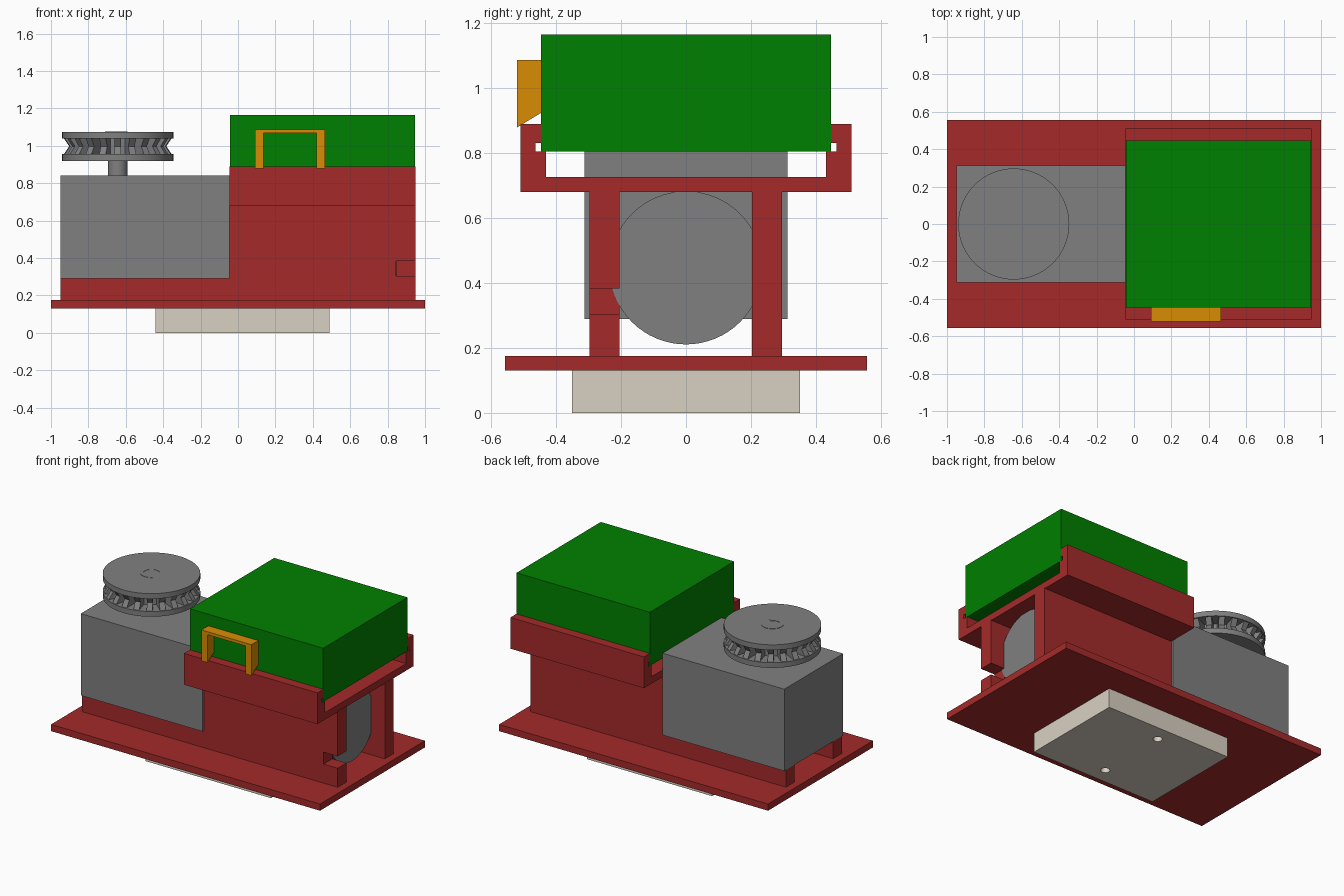
import bpy, bmesh, math
from mathutils import Vector

if "Cube" in bpy.data.objects:
    bpy.data.objects.remove(bpy.data.objects["Cube"])


def srgb(r, g, b):
    f = lambda c: c / 12.92 if c <= 0.04045 else ((c + 0.055) / 1.055) ** 2.4
    return [f(c / 255) for c in (r, g, b)] + [1]


def material(name, *rgb):
    m = bpy.data.materials.new(name)
    m.diffuse_color = srgb(*rgb)
    m.use_nodes = True
    m.node_tree.nodes["Principled BSDF"].inputs["Base Color"].default_value = m.diffuse_color
    return m


RED = material("brick red", 165, 42, 42)
GREEN = material("green", 0, 128, 0)
GREY = material("grey", 128, 128, 128)
ORANGE = material("amber", 216, 140, 4)
BEIGE = material("beige", 217, 208, 194)


def finish(bm, name, mat):
    bmesh.ops.recalc_face_normals(bm, faces=bm.faces)
    me = bpy.data.meshes.new(name)
    bm.to_mesh(me)
    bm.free()
    ob = bpy.data.objects.new(name, me)
    bpy.context.collection.objects.link(ob)
    me.materials.append(mat)
    return ob


def prism(name, mat, axis, profile, lo, hi):
    """Extrude a closed profile along x (yz profile), y (xz) or z (xy)."""
    place = {"x": lambda a, b, t: (t, a, b),
             "y": lambda a, b, t: (a, t, b),
             "z": lambda a, b, t: (a, b, t)}[axis]
    bm = bmesh.new()
    face = bm.faces.new([bm.verts.new(place(a, b, lo)) for a, b in profile])
    ext = bmesh.ops.extrude_face_region(bm, geom=[face])
    move = Vector(place(0, 0, hi - lo))
    bmesh.ops.translate(bm, vec=move,
                        verts=[v for v in ext["geom"] if isinstance(v, bmesh.types.BMVert)])
    return finish(bm, name, mat)


def box(name, mat, x0, x1, y0, y1, z0, z1):
    return prism(name, mat, "z", [(x0, y0), (x1, y0), (x1, y1), (x0, y1)], z0, z1)


def smooth(ob):
    bpy.ops.object.select_all(action='DESELECT')
    ob.select_set(True)
    bpy.context.view_layer.objects.active = ob
    bpy.ops.object.shade_smooth_by_angle(angle=math.radians(30))


def cylinder(name, mat, axis, a, b, r, lo, hi, n=64):
    ring = [(a + r * math.cos(2 * math.pi * i / n), b + r * math.sin(2 * math.pi * i / n))
            for i in range(n)]
    ob = prism(name, mat, axis, ring, lo, hi)
    smooth(ob)
    return ob


# Base plate and foot with two blind bolt holes
box("base_plate", RED, -1, 1, -0.557, 0.557, 0.13, 0.175)
foot = box("foot", BEIGE, -0.44, 0.49, -0.352, 0.352, 0, 0.13)
for s in (-1, 1):
    cutter = cylinder("bolt_hole_cutter", BEIGE, "z", 0.02, s * 0.245, 0.028, -0.05, 0.1, 24)
    cutter.hide_render = True
    cutter.hide_set(True)
    mod = foot.modifiers.new("bolt_hole", 'BOOLEAN')
    mod.operation = 'DIFFERENCE'
    mod.object = cutter

# Side walls: low under the gearbox, tall under the tray; front one is notched
low = [(-0.95, 0.175), (0.95, 0.175)]
notch = [(0.95, 0.303), (0.845, 0.303), (0.845, 0.383), (0.95, 0.383)]
high = [(0.95, 0.685), (-0.045, 0.685), (-0.045, 0.29), (-0.95, 0.29)]
prism("front_wall", RED, "y", low + notch + high, -0.298, -0.205)
prism("back_wall", RED, "y", low + high, 0.203, 0.296)

# Motor barrel between the walls, and gearbox
cylinder("motor_barrel", GREY, "x", 0, 0.447, 0.236, -0.05, 0.848)
box("gearbox", GREY, -0.95, -0.045, -0.313, 0.313, 0.29, 0.84)

# Open-ended tray with grooved side rails
half = [(0.51, 0.68), (0.51, 0.89), (0.4475, 0.89), (0.4475, 0.832), (0.463, 0.832),
        (0.463, 0.805), (0.432, 0.805), (0.432, 0.727)]
prism("tray", RED, "x", half + [(-y, z) for y, z in reversed(half)], -0.045, 0.948)

# Battery block with handle
box("battery_block", GREEN, -0.044, 0.947, -0.4475, 0.4475, 0.805, 1.166)
side = [(-0.52, 0.88), (-0.447, 0.924), (-0.447, 1.088), (-0.52, 1.088)]
for x in (0.092, 0.42):
    prism("handle_leg", ORANGE, "x", side, x, x + 0.044)
box("handle_bar", ORANGE, 0.136, 0.42, -0.52, -0.447, 1.068, 1.088)

# Pulley: shaft, two discs, core and V-notched gripping vanes
PX = -0.643
cylinder("pulley_shaft", GREY, "z", PX, 0, 0.052, 0.84, 0.925, 32)
cylinder("pulley_lower_disc", GREY, "z", PX, 0, 0.297, 0.92, 0.955)
cylinder("pulley_upper_disc", GREY, "z", PX, 0, 0.297, 1.04, 1.075)
cylinder("pulley_core", GREY, "z", PX, 0, 0.2, 0.95, 1.045)
vane = [(0.18, 0.95), (0.292, 0.95), (0.26, 0.9975), (0.292, 1.045), (0.18, 1.045)]
VANES = 22
for i in range(VANES):
    v = prism("pulley_vane", GREY, "y", vane, -0.018, 0.018)
    v.location.x = PX
    v.rotation_euler.z = 2 * math.pi * (i + 0.5) / VANES

# Retaining clip on the shaft end, open towards +x
arc = [math.radians(40 + 280 * i / 28) for i in range(29)]
clip = [(PX + 0.068 * math.cos(a), 0.068 * math.sin(a)) for a in arc]
clip += [(PX + 0.05 * math.cos(a), 0.05 * math.sin(a)) for a in reversed(arc)]
prism("retaining_clip", GREY, "z", clip, 1.074, 1.077)
